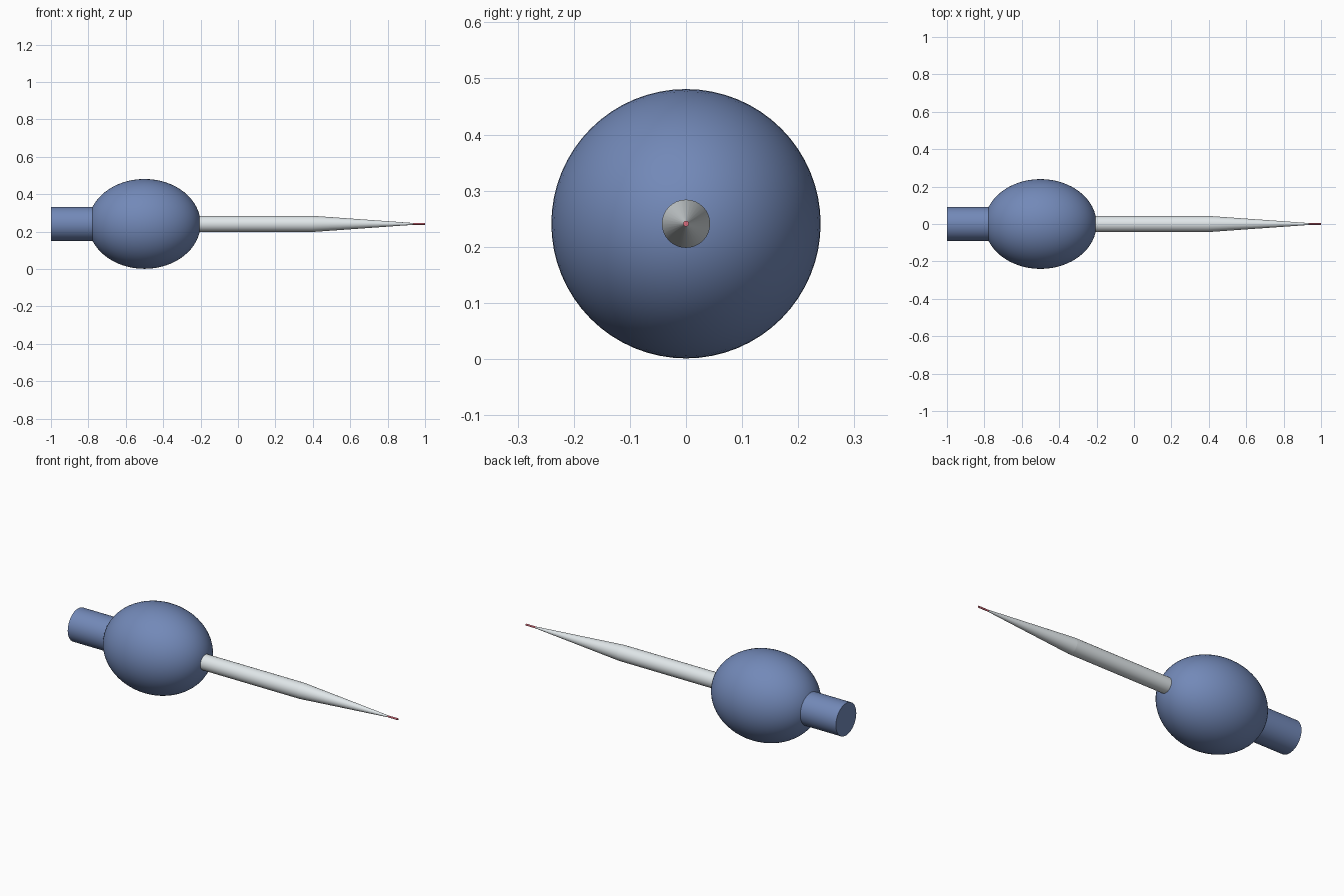
import bpy, bmesh, math

if "Cube" in bpy.data.objects:
    bpy.data.objects.remove(bpy.data.objects["Cube"])

CZ = 0.241  # height of the common axis


def material(name, color):
    m = bpy.data.materials.new(name)
    m.diffuse_color = color
    m.use_nodes = True
    m.node_tree.nodes["Principled BSDF"].inputs["Base Color"].default_value = m.diffuse_color
    return m


def lathe(name, profile, mat=None, sides=48, angle=30):
    """Revolve (x, radius) points about the x axis, capping open ends."""
    bm = bmesh.new()
    rings = []
    for x, r in profile:
        if r == 0:
            rings.append([bm.verts.new((x, 0, CZ))])
        else:
            rings.append([bm.verts.new((x, r * math.cos(2 * math.pi * i / sides),
                                        CZ + r * math.sin(2 * math.pi * i / sides)))
                          for i in range(sides)])
    for a, b in zip(rings, rings[1:]):
        for i in range(sides):
            j = (i + 1) % sides
            quad = [a[i % len(a)], a[j % len(a)], b[j % len(b)], b[i % len(b)]]
            bm.faces.new(list(dict.fromkeys(quad)))
    for ring in (rings[0], rings[-1]):
        if len(ring) > 1:
            bm.faces.new(ring)
    bmesh.ops.recalc_face_normals(bm, faces=bm.faces)
    mesh = bpy.data.meshes.new(name)
    bm.to_mesh(mesh)
    bm.free()
    ob = bpy.data.objects.new(name, mesh)
    bpy.context.collection.objects.link(ob)
    if mat:
        mesh.materials.append(mat)
    bpy.ops.object.select_all(action='DESELECT')
    ob.select_set(True)
    bpy.context.view_layer.objects.active = ob
    bpy.ops.object.shade_smooth_by_angle(angle=math.radians(angle))
    return ob


blue = material("handle_blue", (0.17, 0.25, 0.48, 1))
steel = material("shaft_steel", (0.75, 0.8, 0.82, 1))
red = material("tip_red", (0.7, 0.15, 0.2, 1))

# egg-shaped grip
n = 32
grip = [(-0.5 - 0.3 * math.cos(math.pi * i / n),
         0.24 * math.sin(math.pi * i / n) if 0 < i < n else 0) for i in range(n + 1)]
lathe("grip", grip, blue, 64)

# stub at the back of the grip
lathe("handle_stub", [(-1.0, 0.091), (-0.7, 0.091)], blue)

# straight shaft and tapered point
lathe("shaft", [(-0.205, 0.043), (0.4, 0.043)], steel, 32)
lathe("point", [(0.4, 0.043), (0.95, 0.004)], steel, 32)

# fine tip
lathe("tip", [(0.9, 0.005), (1.0, 0.005)], red, 16)
